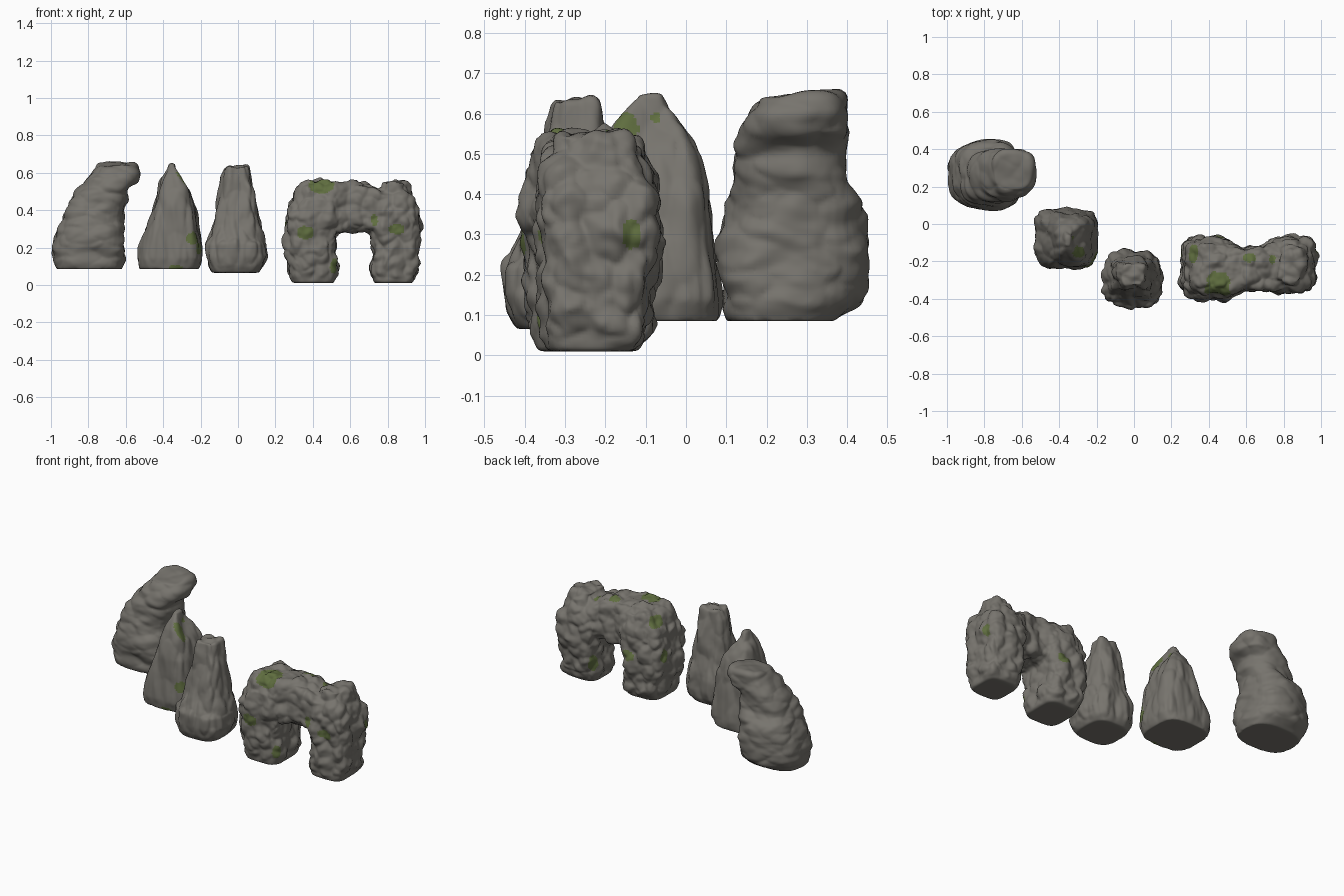
import bpy, bmesh, math
from mathutils import Vector, noise


def material(name, rgb):
    m = bpy.data.materials.new(name)
    m.diffuse_color = (*rgb, 1)
    return m


STONE = material("grey stone", (0.185, 0.175, 0.155))
MOSS = material("green moss", (0.115, 0.155, 0.05))


def loft(bm, rings, axis, power, n=40):
    """Rings (a0, a1, b0, b1, c): squarish outlines stacked along c."""
    loops = []
    for a0, a1, b0, b1, c in rings:
        loop = []
        for i in range(n):
            t = 2 * math.pi * i / n
            u, v = math.cos(t), math.sin(t)
            k = (abs(u) ** power + abs(v) ** power) ** (-1 / power)
            a = (a0 + a1) / 2 + (a1 - a0) / 2 * u * k
            b = (b0 + b1) / 2 + (b1 - b0) / 2 * v * k
            loop.append(bm.verts.new((a, b, c) if axis == "z" else (c, a, b)))
        loops.append(loop)
    for p, q in zip(loops, loops[1:]):
        for i in range(n):
            j = (i + 1) % n
            bm.faces.new((p[i], p[j], q[j], q[i]))
    bm.faces.new(loops[0][::-1])
    bm.faces.new(loops[-1])


def rock(name, lofts, freq, lump, wave, moss=(), power=4, seed=0):
    """Merge lofts into one skin, roughen it into rock and add moss patches."""
    bm = bmesh.new()
    for axis, rings in lofts:
        loft(bm, rings, axis, power)
    bmesh.ops.recalc_face_normals(bm, faces=bm.faces)
    me = bpy.data.meshes.new(name)
    bm.to_mesh(me)
    bm.free()
    ob = bpy.data.objects.new(name, me)
    bpy.context.collection.objects.link(ob)
    bpy.context.view_layer.objects.active = ob
    r = ob.modifiers.new("skin", "REMESH")
    r.mode = "VOXEL"
    r.voxel_size = 0.0085
    s = ob.modifiers.new("soften", "SMOOTH")
    s.iterations = 5
    for m in ("skin", "soften"):
        bpy.ops.object.modifier_apply(modifier=m)

    me = ob.data
    me.materials.clear()
    me.materials.append(STONE)
    me.materials.append(MOSS)
    low = min(v.co.z for v in me.vertices)
    off = Vector((seed * 3.1, seed * 1.7, seed * 2.3))
    moves = []
    for v in me.vertices:
        p = Vector([v.co[i] * freq[i] for i in range(3)]) + off
        warp = p + 0.35 * noise.noise_vector(p * 1.3)
        d = noise.voronoi(warp)[0]
        h = lump * (0.5 - d[0]) * 2 + wave * noise.noise(p * 0.6)
        h += 0.25 * lump * noise.noise(p * 2.7)
        fade = min(1, max(0.0, (v.co.z - low) / 0.05))
        moves.append(v.co + v.normal * h * fade)
    for v, co in zip(me.vertices, moves):
        v.co = co
    for f in me.polygons:
        f.use_smooth = True
        c = f.center
        wob = 1 + 0.35 * noise.noise(c * 22)
        for mid, rad in moss:
            if sum(((c[i] - mid[i]) / rad[i]) ** 2 for i in range(3)) < wob:
                f.material_index = 1
    me.update()
    return ob


# Leaning boulder, bedded in flat layers
rock("leaning_rock", [("z", [
    (-.97, -.62, .10, .37, .085), (-.98, -.61, .09, .42, .13),
    (-.99, -.60, .08, .45, .21), (-.97, -.60, .09, .44, .29),
    (-.94, -.60, .11, .43, .38), (-.90, -.605, .125, .40, .43),
    (-.86, -.59, .135, .40, .50), (-.83, -.54, .145, .41, .55),
    (-.78, -.53, .16, .40, .60), (-.75, -.55, .18, .385, .645)])],
    (7, 7, 13), 0.013, 0.025, power=2.8, seed=2)

# Pointed spire, ridged upright
rock("pointed_spire", [("z", [
    (-.53, -.21, -.23, .08, .085), (-.535, -.19, -.245, .09, .14),
    (-.525, -.195, -.24, .085, .20), (-.49, -.215, -.235, .07, .30),
    (-.46, -.23, -.225, .06, .40), (-.425, -.265, -.205, .04, .50),
    (-.405, -.295, -.18, .0, .56), (-.385, -.315, -.15, -.03, .60),
    (-.365, -.335, -.12, -.06, .65)])],
    (13, 13, 4), 0.013, 0.015, [
        ((-.24, -.23, .25), (.035, .06, .035)), ((-.20, -.19, .20), (.03, .04, .04)),
        ((-.29, -.15, .56), (.05, .03, .07)), ((-.31, -.075, .59), (.04, .012, .012)),
        ((-.33, -.24, .09), (.04, .03, .02))], power=3.6, seed=5)

# Blunt spire on a wide foot
rock("blunt_spire", [("z", [
    (-.14, .11, -.42, -.17, .065), (-.155, .14, -.44, -.15, .10),
    (-.165, .16, -.45, -.14, .15), (-.17, .155, -.445, -.14, .22),
    (-.15, .135, -.42, -.15, .26), (-.125, .11, -.395, -.165, .32),
    (-.11, .10, -.38, -.175, .40), (-.10, .085, -.36, -.19, .50),
    (-.09, .065, -.34, -.205, .58), (-.07, .055, -.33, -.215, .635)])],
    (15, 15, 5), 0.015, 0.012, power=3.2, seed=8)

# Natural arch: two legs and a bridge
left_leg = [(.29, .515, -.37, -.12, .01), (.275, .525, -.385, -.085, .08),
            (.25, .52, -.395, -.075, .17), (.25, .525, -.40, -.07, .28),
            (.265, .55, -.41, -.07, .38), (.295, .55, -.40, -.09, .46),
            (.32, .53, -.37, -.11, .52), (.36, .50, -.33, -.16, .555)]
right_leg = [(.725, .935, -.345, -.13, .01), (.715, .96, -.355, -.09, .08),
             (.715, .97, -.36, -.075, .20), (.71, .975, -.37, -.07, .30),
             (.71, .97, -.37, -.07, .39), (.73, .93, -.35, -.10, .47),
             (.77, .90, -.31, -.15, .545)]
bridge = [(-.36, -.10, .27, .52, .40), (-.375, -.11, .265, .545, .50),
          (-.36, -.12, .29, .555, .60), (-.36, -.12, .285, .54, .68),
          (-.36, -.10, .27, .515, .76), (-.34, -.11, .28, .52, .86)]
rock("rock_arch", [("z", left_leg), ("z", right_leg), ("x", bridge)],
     (13, 13, 12), 0.018, 0.018, [
         ((.45, -.33, .53), (.07, .09, .05)), ((.36, -.41, .28), (.05, .05, .035)),
         ((.85, -.37, .30), (.045, .05, .03)), ((.73, -.37, .35), (.02, .04, .035)),
         ((.32, -.16, .49), (.03, .05, .05)), ((.62, -.18, .55), (.04, .025, .04)),
         ((.74, -.19, .52), (.02, .025, .04)), ((.72, -.12, .14), (.03, .04, .05)),
         ((.45, -.07, .28), (.04, .04, .03)), ((.52, -.36, .10), (.03, .03, .04)),
         ((.95, -.14, .30), (.04, .03, .04)), ((.26, -.15, .30), (.04, .03, .04))],
     power=4, seed=3)
